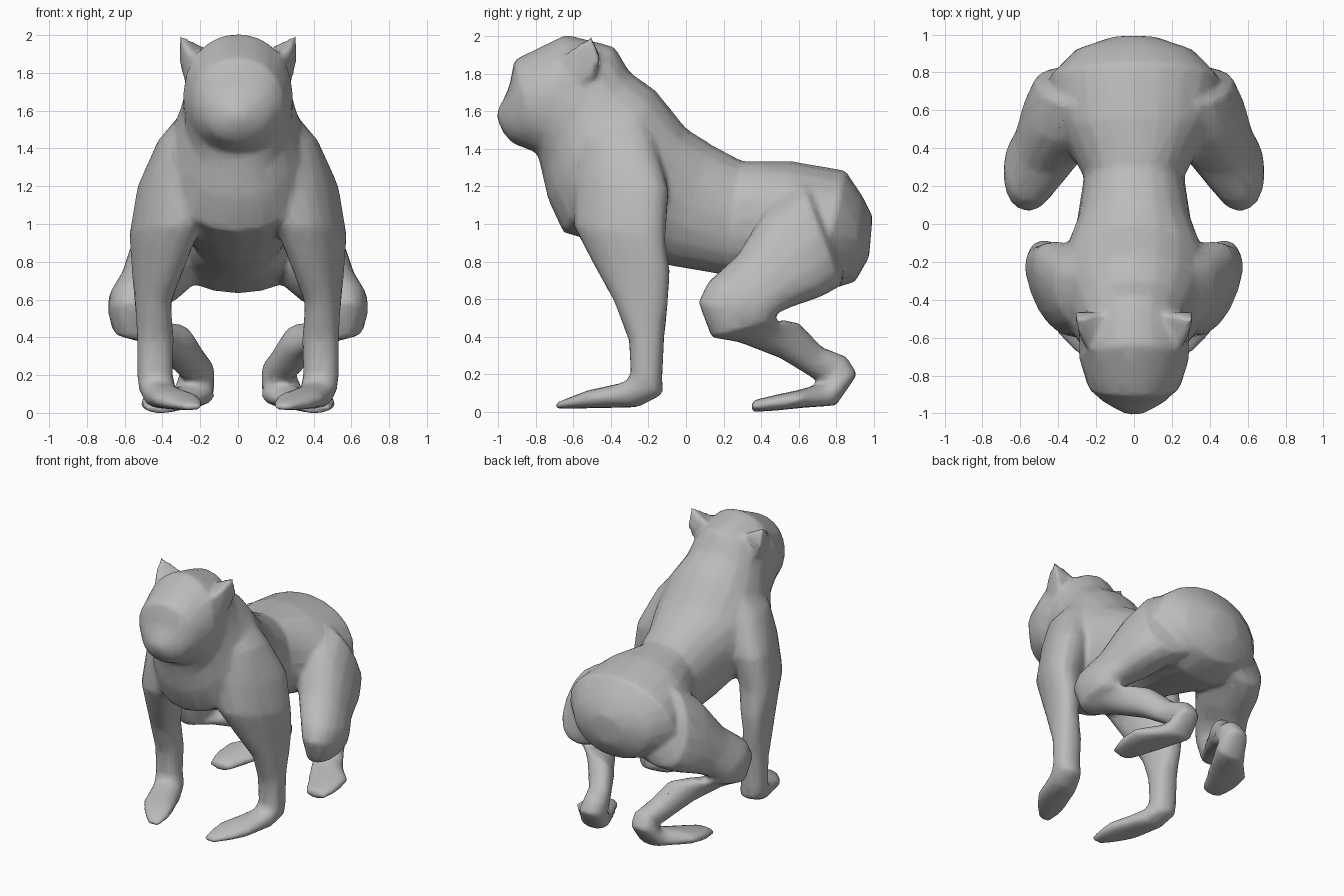
import bpy, bmesh, math

fur = bpy.data.materials.new("grey_fur")
fur.diffuse_color = (0.5, 0.5, 0.5, 1)
parts = []


def finish(bm, name, mirror):
    bmesh.ops.recalc_face_normals(bm, faces=bm.faces[:])
    if mirror:
        # copy the part to the other side
        copy = bmesh.ops.duplicate(bm, geom=bm.verts[:] + bm.edges[:] + bm.faces[:])["geom"]
        for v in copy:
            if isinstance(v, bmesh.types.BMVert):
                v.co.x *= -1
        bmesh.ops.reverse_faces(bm, faces=[f for f in copy if isinstance(f, bmesh.types.BMFace)])
    mesh = bpy.data.meshes.new(name)
    bm.to_mesh(mesh)
    bm.free()
    mesh.materials.append(fur)
    ob = bpy.data.objects.new(name, mesh)
    bpy.context.collection.objects.link(ob)
    parts.append(ob)


def loft(name, rings, sides=16, mirror=True):
    """Each ring: first edge (y, z), opposite edge (y, z), x range, skew, power."""
    bm = bmesh.new()
    loops = []
    for ring in rings:
        y1, z1, y2, z2, x1, x2, skew, power = tuple(ring) + (0, .87)[len(ring) - 6:]
        loop = []
        for i in range(sides):
            t = 2 * math.pi * i / sides
            c, s = math.cos(t), math.sin(t)
            c = math.copysign(abs(c) ** power, c)
            s = math.copysign(abs(s) ** power, s)
            loop.append(bm.verts.new(((x1 + x2) / 2 + s * (x2 - x1) / 2 + c * skew,
                                      (y1 + y2) / 2 + c * (y1 - y2) / 2,
                                      (z1 + z2) / 2 + c * (z1 - z2) / 2)))
        loops.append(loop)
    for a, b in zip(loops, loops[1:]):
        for i in range(sides):
            j = (i + 1) % sides
            bm.faces.new((a[i], a[j], b[j], b[i]))
    bm.faces.new(loops[0])
    bm.faces.new(loops[-1])
    finish(bm, name, mirror)


# Head, trunk and rump: back line, belly line, half width, power
trunk = [
    (-1.005, 1.61, -1.005, 1.55, .04, .9), (-.97, 1.67, -.97, 1.48, .11, .95),
    (-.94, 1.74, -.925, 1.43, .17, .95), (-.915, 1.875, -.80, 1.38, .245, .95),
    (-.64, 2.01, -.79, 1.37, .29, .97), (-.38, 1.945, -.765, 1.26, .29, .97),
    (-.30, 1.81, -.735, 1.13, .33, .95), (-.16, 1.71, -.655, .955, .39, .95),
    (0, 1.51, -.50, .91, .39, .95), (.14, 1.42, -.10, .78, .30, .92),
    (.30, 1.335, .20, .73, .265, .92), (.56, 1.335, .45, .68, .40, .97),
    (.85, 1.285, .70, .63, .45, 1), (.94, 1.15, .90, .69, .31, 1),
    (.995, 1.04, .975, .82, .12, .95),
]
loft("head_and_trunk", [r[:4] + (-r[4], r[4], 0, r[5]) for r in trunk], 20, False)

# Arm from shoulder to finger tips: front line, rear line, x range, skew
loft("arm_and_hand", [
    (-.46, 1.62, -.24, 1.64, .05, .26, -.02), (-.56, 1.45, -.16, 1.44, .10, .42, -.03),
    (-.60, 1.24, -.09, 1.18, .16, .51, -.08), (-.60, .99, -.11, .92, .23, .55, -.085),
    (-.48, .76, -.085, .75, .30, .55, -.05), (-.385, .59, -.095, .58, .355, .545, -.02),
    (-.305, .38, -.115, .40, .34, .535), (-.295, .20, -.125, .20, .345, .535),
    (-.32, .16, -.125, .09, .33, .525), (-.38, .145, -.26, .022, .28, .50),
    (-.52, .115, -.50, .018, .20, .45), (-.61, .08, -.60, .015, .185, .38),
    (-.70, .045, -.70, .015, .19, .29),
])

# Leg from hip over knee and heel to toes: outer bend, inner bend, x range, skew
loft("leg_and_foot", [
    (.76, 1.16, .86, .82, 0, .24, -.02), (.62, 1.23, .83, .67, .05, .515, -.05),
    (.43, 1.09, .73, .615, .15, .575, -.045), (.27, .83, .57, .56, .27, .63, -.02),
    (.115, .69, .50, .53, .38, .685), (.065, .58, .47, .50, .43, .69),
    (.135, .395, .48, .48, .43, .665), (.28, .37, .52, .49, .35, .57),
    (.50, .285, .60, .475, .235, .45), (.68, .175, .73, .34, .155, .335),
    (.72, .155, .855, .295, .125, .305), (.72, .14, .915, .20, .125, .32),
    (.70, .145, .80, .032, .125, .37), (.60, .115, .62, .02, .19, .51),
    (.48, .09, .48, .005, .26, .52), (.355, .06, .345, -.003, .33, .49),
])

# Pointed ears
bm = bmesh.new()
for p in [(.20, -.73, 1.85), (.31, -.505, 2.005), (.16, -.47, 1.93),
          (.315, -.46, 1.88), (.295, -.48, 1.79), (.27, -.61, 1.72),
          (.15, -.48, 1.78), (.285, -.60, 1.93)]:
    bm.verts.new(p)
bmesh.ops.convex_hull(bm, input=bm.verts[:])
finish(bm, "ears", True)

# Fuse everything into one skin
bpy.ops.object.select_all(action='DESELECT')
for ob in parts:
    ob.select_set(True)
bpy.context.view_layer.objects.active = parts[0]
bpy.ops.object.join()
skin = bpy.context.view_layer.objects.active
skin.name = "animal_body"
remesh = skin.modifiers.new("fuse", 'REMESH')
remesh.mode = 'VOXEL'
remesh.voxel_size = 0.018
soften = skin.modifiers.new("soften", 'SMOOTH')
soften.factor, soften.iterations = 0.5, 7
thin = skin.modifiers.new("thin", 'DECIMATE')
thin.ratio = 0.12
bpy.ops.object.convert(target='MESH')
bpy.ops.object.shade_smooth_by_angle(angle=math.radians(60))
